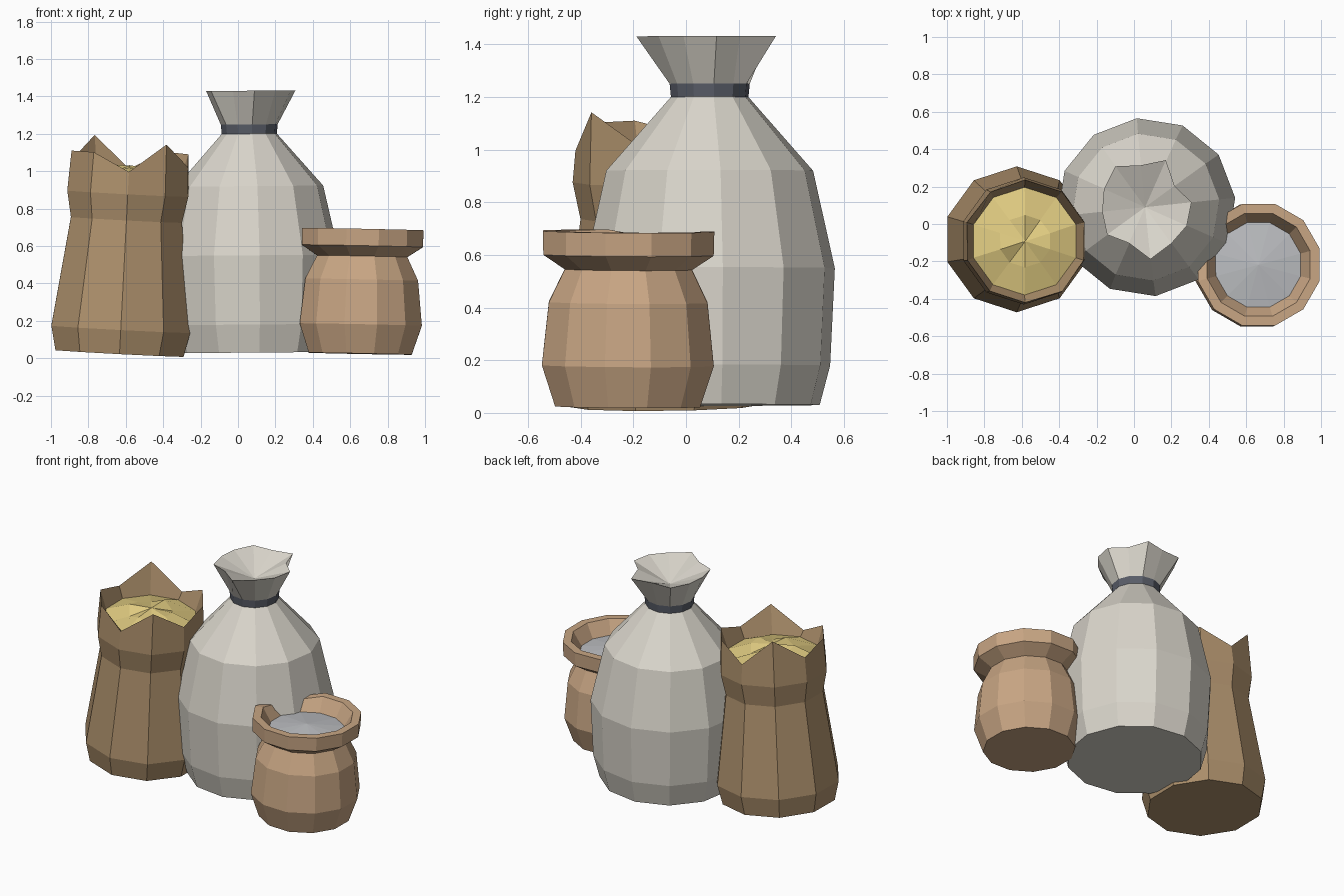
import bpy, bmesh
from math import sin, cos, radians, tau

if "Cube" in bpy.data.objects:
    bpy.data.objects.remove(bpy.data.objects["Cube"])


def material(name, rgb):
    m = bpy.data.materials.new(name)
    m.diffuse_color = (*rgb, 1)
    m.use_nodes = True
    m.node_tree.nodes["Principled BSDF"].inputs["Base Color"].default_value = m.diffuse_color
    return m


CANVAS = material("pale_canvas", (0.70, 0.67, 0.60))
CORD = material("dark_cord", (0.10, 0.11, 0.14))
BURLAP = material("brown_burlap", (0.42, 0.28, 0.15))
TAN = material("tan_burlap", (0.58, 0.38, 0.23))
STRAW = material("yellow_grain", (0.75, 0.60, 0.22))
MEAL = material("grey_meal", (0.50, 0.51, 0.53))


def loft(name, mat, center, n, start, rings, lean=(0, 0), base=None, tip=None):
    """Stack of n-sided rings (z, r); z and r may be lists. Optional end fans at heights base / tip."""
    bm = bmesh.new()

    def point(dx, dy, z):
        return bm.verts.new((center[0] + dx + lean[0] * z,
                             center[1] + dy + lean[1] * z,
                             z - lean[0] * dx - lean[1] * dy))

    def pick(v, i):
        return v[i] if isinstance(v, (list, tuple)) else v

    loops = []
    for z, r in rings:
        loop = []
        for i in range(n):
            a = radians(start) + tau * i / n
            rr = pick(r, i)
            loop.append(point(rr * cos(a), rr * sin(a), pick(z, i)))
        loops.append(loop)
    for lo, hi in zip(loops, loops[1:]):
        for i in range(n):
            j = (i + 1) % n
            bm.faces.new((lo[i], lo[j], hi[j], hi[i]))
    if base is not None:
        c = point(0, 0, base)
        for i in range(n):
            bm.faces.new((loops[0][(i + 1) % n], loops[0][i], c))
    if tip is not None:
        c = point(0, 0, tip)
        for i in range(n):
            bm.faces.new((loops[-1][i], loops[-1][(i + 1) % n], c))
    me = bpy.data.meshes.new(name)
    bm.to_mesh(me)
    bm.free()
    me.materials.append(mat)
    ob = bpy.data.objects.new(name, me)
    bpy.context.collection.objects.link(ob)
    return ob


# Tall pale sack, tied at the neck
tall = dict(center=(0.07, 0.09), n=12, start=6, lean=(-0.008, 0))
loft("tall_sack_body", CANVAS, rings=[(0.03, 0.42), (0.18, 0.46), (0.55, 0.478),
     (0.92, 0.395), (1.20, 0.148)], base=0.03, **tall)
loft("tall_sack_tie", CORD, rings=[(1.20, 0.148), (1.25, 0.153)], **tall)
mouth = [0.25, 0.195, 0.275, 0.225, 0.27, 0.24, 0.23, 0.25, 0.21, 0.28, 0.24, 0.245]
loft("tall_sack_mouth", CANVAS, rings=[(1.25, 0.153), (1.43, mouth)], tip=1.33, **tall)

# Open brown sack with a ragged top edge, leaning slightly
brown = dict(center=(-0.635, -0.08), n=10, start=18, lean=(0.052, -0.012))
ragged = [1.105, 1.11, 1.01, 1.18, 1.04, 1.095, 1.095, 1.00, 1.155, 1.04]
loft("brown_sack", BURLAP, rings=[(0.026, 0.36), (0.155, 0.39), (0.74, 0.312),
     (0.88, 0.34), (ragged, 0.328), (0.96, 0.285)], base=0.026, **brown)
ripple = [1.02, 0.99, 1.03, 1.0, 1.01, 1.03, 0.99, 1.02, 1.0, 1.03]
loft("brown_sack_grain", STRAW, rings=[(0.97, 0.288), (ripple, 0.14)], tip=1.03, **brown)

# Small tan sack with a rolled rim, dipping where it meets the tall sack
small = dict(center=(0.653, -0.222), n=12, start=15, lean=(0.02, 0.006))
rim_top = [0.69] * 4 + [0.66, 0.66] + [0.69] * 6
loft("small_sack", TAN, rings=[(0.024, 0.285), (0.18, 0.338), (0.42, 0.312), (0.545, 0.25),
     (0.60, 0.335), (rim_top, 0.337), (rim_top, 0.285), (0.59, 0.228)], base=0.024, **small)
loft("small_sack_meal", MEAL, rings=[(0.60, 0.236)], tip=0.63, **small)
